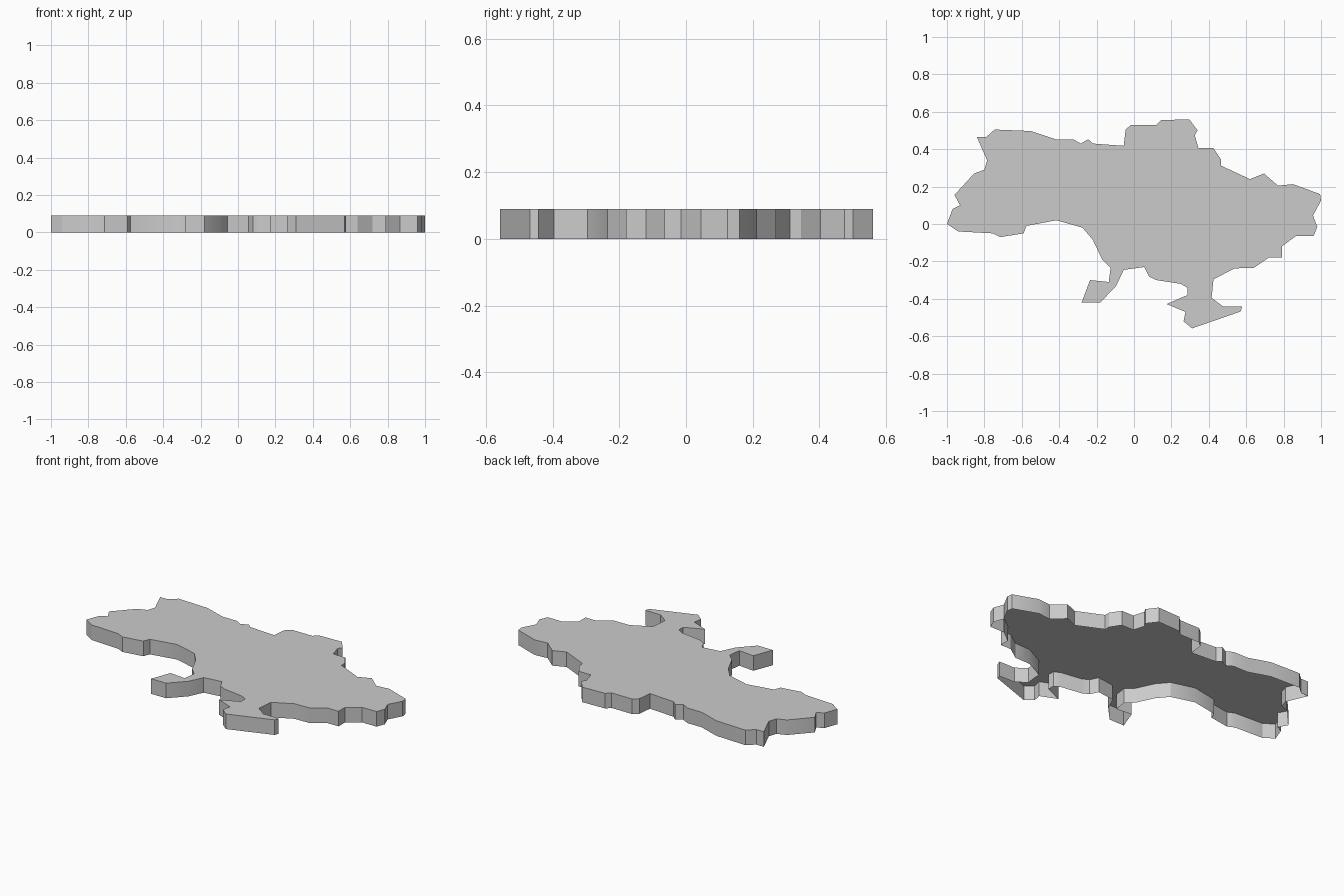
import bpy, bmesh, math

HEIGHT = 0.09

# Map outline, clockwise from the western tip
outline = [
    (-1.0, 0.0), (-.97, .08), (-.93, .10), (-.96, .155), (-.855, .27), (-.80, .29),
    (-.785, .34), (-.84, .465), (-.79, .465), (-.745, .505), (-.55, .497), (-.42, .453),
    (-.325, .453), (-.285, .43), (-.245, .453), (-.22, .43), (-.055, .418), (-.045, .505),
    (-.015, .53), (.12, .53), (.145, .555), (.295, .56), (.34, .50), (.325, .475),
    (.345, .405), (.425, .405), (.465, .345), (.465, .312), (.62, .24), (.695, .27),
    (.77, .205), (.85, .213), (.995, .16), (1.0, .125), (.957, .045), (.98, -.015),
    (.96, -.065), (.865, -.065), (.79, -.12), (.79, -.18), (.72, -.18), (.64, -.235),
    (.54, -.237), (.425, -.295), (.415, -.395), (.475, -.44), (.578, -.442), (.57, -.468),
    (.31, -.558), (.265, -.52), (.275, -.47), (.175, -.428), (.285, -.38), (.285, -.34),
    (.25, -.32), (.12, -.30), (.08, -.28), (.055, -.23), (-.055, -.245), (-.095, -.33),
    (-.18, -.42), (-.28, -.42), (-.235, -.30), (-.135, -.31), (-.125, -.235),
    (-.17, -.19), (-.22, -.085), (-.275, -.02), (-.415, .02), (-.575, -.01),
    (-.59, -.05), (-.715, -.07), (-.755, -.05), (-.94, -.04),
]

# Top plate with walls hanging down; the underside is open
bm = bmesh.new()
top = bm.faces.new([bm.verts.new((x, y, HEIGHT)) for x, y in reversed(outline)])
walls = bmesh.ops.extrude_edge_only(bm, edges=list(top.edges))
lower = [g for g in walls["geom"] if isinstance(g, bmesh.types.BMVert)]
bmesh.ops.translate(bm, verts=lower, vec=(0, 0, -HEIGHT))
bmesh.ops.recalc_face_normals(bm, faces=bm.faces[:])
top.normal_update()
if top.normal.z < 0:
    bmesh.ops.reverse_faces(bm, faces=bm.faces[:])

mesh = bpy.data.meshes.new("map_plate")
bm.to_mesh(mesh)
bm.free()
plate = bpy.data.objects.new("map_plate", mesh)
bpy.context.collection.objects.link(plate)

# Soft shading along gentle bends, crisp rim
bpy.context.view_layer.objects.active = plate
plate.select_set(True)
bpy.ops.object.shade_smooth_by_angle(angle=math.radians(30))
